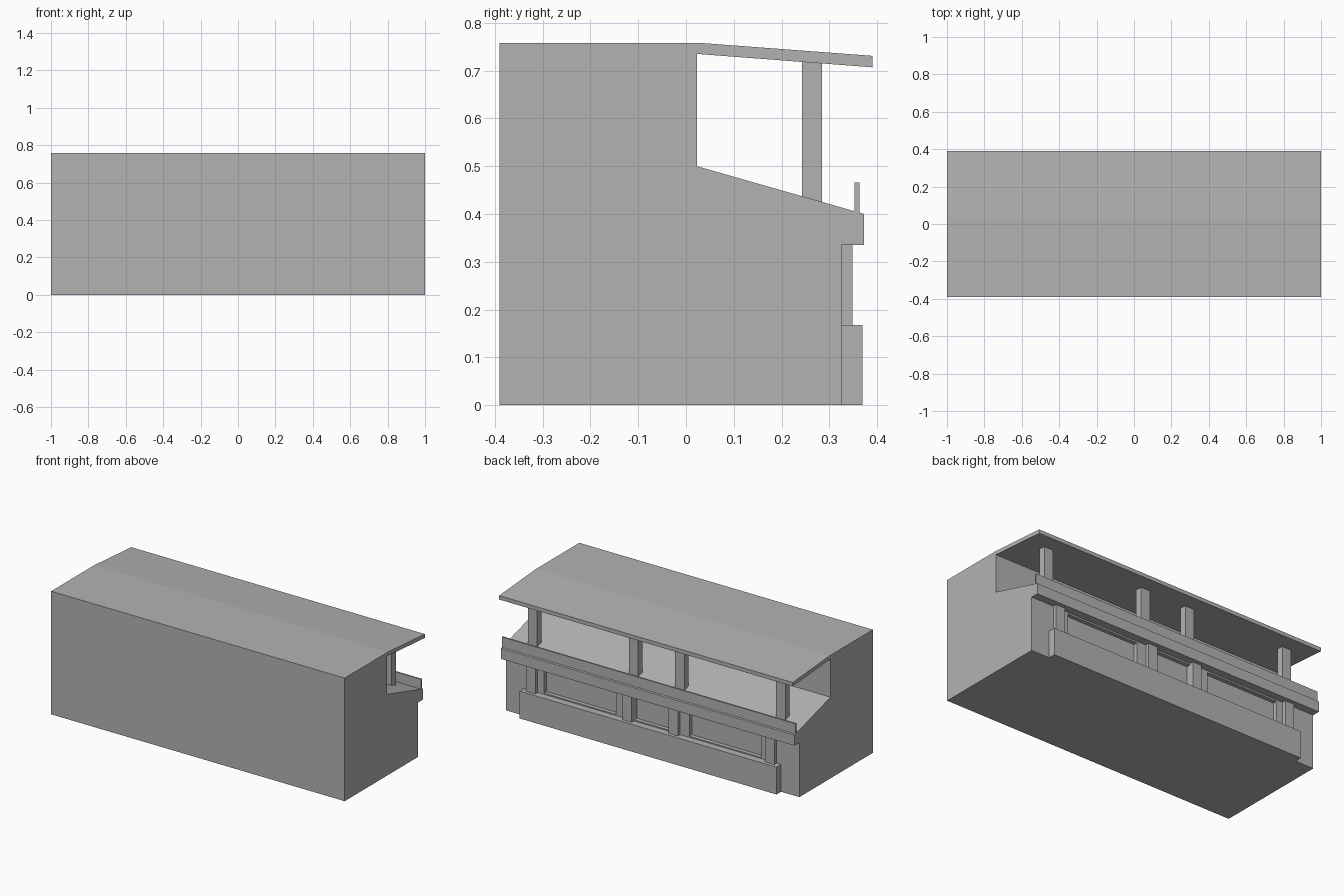
import bpy
import bmesh

old = bpy.data.objects.get("Cube")
if old:
    bpy.data.objects.remove(old, do_unlink=True)

grey = bpy.data.materials.new("plain_grey")
grey.use_nodes = True
colour = (0.45, 0.45, 0.45, 1)
grey.diffuse_color = colour
grey.node_tree.nodes["Principled BSDF"].inputs["Base Color"].default_value = colour


def prism(name, profile, x0, x1):
    """Extrude a (y, z) outline along x."""
    bm = bmesh.new()
    face = bm.faces.new([bm.verts.new((x0, y, z)) for y, z in profile])
    out = bmesh.ops.extrude_face_region(bm, geom=[face])
    moved = [v for v in out["geom"] if isinstance(v, bmesh.types.BMVert)]
    bmesh.ops.translate(bm, verts=moved, vec=(x1 - x0, 0, 0))
    bmesh.ops.recalc_face_normals(bm, faces=bm.faces)
    mesh = bpy.data.meshes.new(name)
    bm.to_mesh(mesh)
    bm.free()
    mesh.materials.append(grey)
    obj = bpy.data.objects.new(name, mesh)
    bpy.context.collection.objects.link(obj)
    return obj


def box(name, x0, x1, y0, y1, z0, z1):
    return prism(name, [(y0, z0), (y1, z0), (y1, z1), (y0, z1)], x0, x1)


# Building shell: walls, sloping porch floor and overhanging roof in one outline
shell = prism("building_shell", [
    (-0.39, 0), (0.325, 0), (0.325, 0.335), (0.373, 0.335), (0.373, 0.4),
    (0.023, 0.5), (0.023, 0.735), (0.39, 0.707), (0.39, 0.731),
    (0.03, 0.758), (-0.39, 0.758)], -1, 1)

# Shallow window recesses in the lower back wall
for x0, x1 in [(-0.74, -0.25), (-0.125, 0.125), (0.25, 0.74)]:
    cutter = box("window_cutter", x0, x1, 0.3, 0.36, 0.175, 0.325)
    cutter.hide_render = True
    cut = shell.modifiers.new("window_recess", "BOOLEAN")
    cut.operation = "DIFFERENCE"
    cut.solver = "EXACT"
    cut.object = cutter
    bpy.context.view_layer.objects.active = shell
    bpy.ops.object.modifier_apply(modifier=cut.name)
    bpy.data.objects.remove(cutter, do_unlink=True)

# Plinth along the foot of the back wall and the rail above the ledge
box("plinth", -0.875, 0.875, 0.325, 0.369, 0, 0.168)
box("porch_rail", -1, 1, 0.353, 0.363, 0.4, 0.466)

# Roof posts, cut to the slopes of the floor and the roof
for side, label in ((-1, "right"), (1, "left")):
    for place, centre in (("outer", 0.845), ("inner", 0.157)):
        x = side * centre
        prism(f"{label}_{place}_roof_post",
              [(0.243, 0.43), (0.285, 0.42), (0.285, 0.717), (0.243, 0.72)],
              x - 0.031, x + 0.031)

    # Short pilasters between plinth and ledge
    for place, centre in (("outer", 0.814), ("inner", 0.157)):
        x = side * centre
        box(f"{label}_{place}_pilaster", x - 0.031, x + 0.031,
            0.32, 0.348, 0.168, 0.335)
